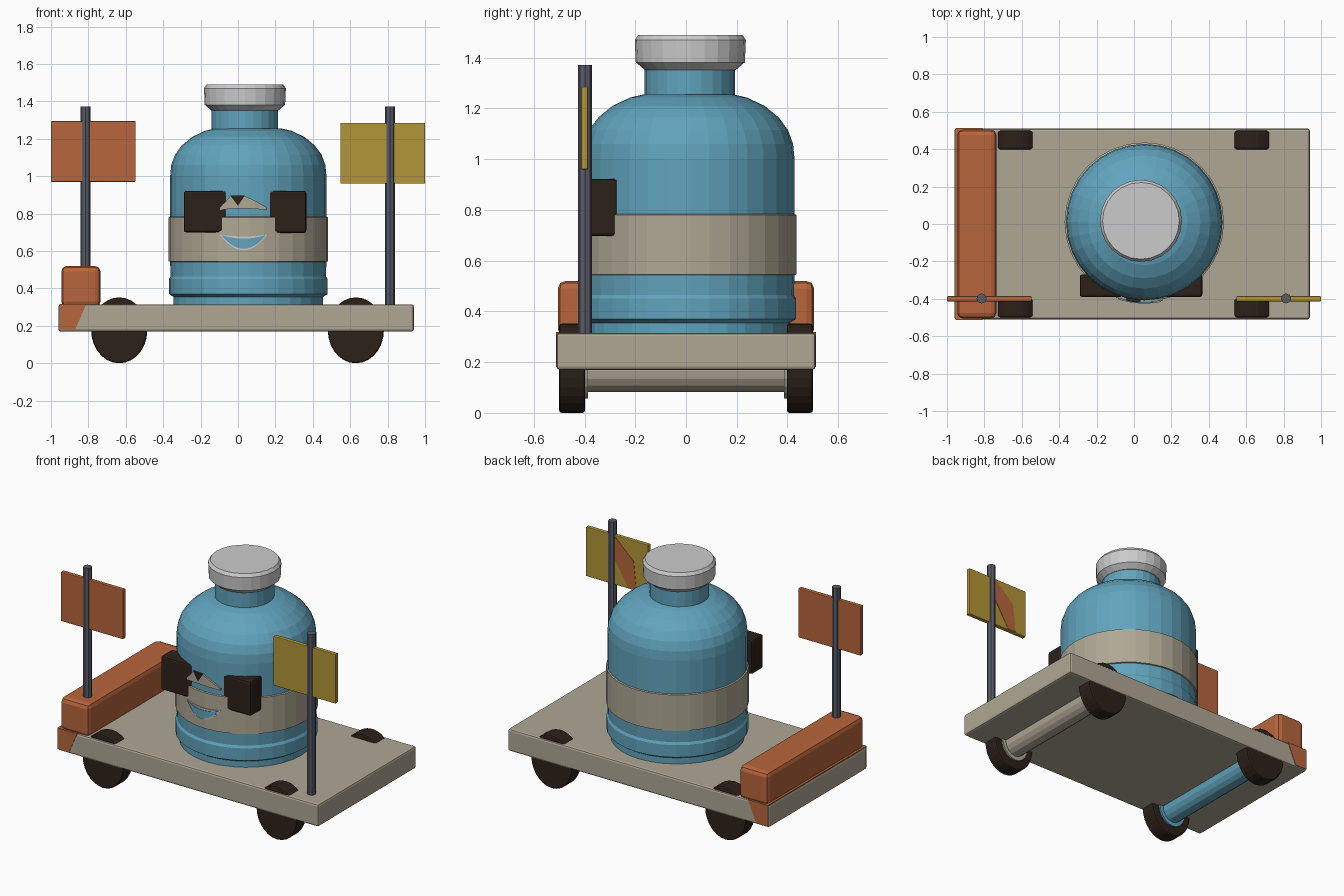
import bpy, bmesh, math
from mathutils import Matrix

if "Cube" in bpy.data.objects:
    bpy.data.objects.remove(bpy.data.objects["Cube"])


def mat(name, rgb):
    m = bpy.data.materials.new(name)
    m.diffuse_color = (*rgb, 1)
    m.use_nodes = True
    m.node_tree.nodes["Principled BSDF"].inputs["Base Color"].default_value = m.diffuse_color
    return m


BLUE = mat("blue", (0.12, 0.37, 0.51))
CREAM = mat("cream", (0.43, 0.39, 0.30))
ORANGE = mat("orange", (0.48, 0.133, 0.045))
YELLOW = mat("yellow", (0.45, 0.30, 0.04))
DARK = mat("dark", (0.026, 0.015, 0.010))
STEEL = mat("steel", (0.10, 0.107, 0.14))


def finish(name, bm, material, bevel=0):
    bmesh.ops.recalc_face_normals(bm, faces=bm.faces)
    me = bpy.data.meshes.new(name)
    bm.to_mesh(me)
    bm.free()
    ob = bpy.data.objects.new(name, me)
    bpy.context.collection.objects.link(ob)
    if material:
        me.materials.append(material)
    if bevel:
        mod = ob.modifiers.new("bevel", 'BEVEL')
        mod.width, mod.segments = bevel, 2
    return ob


def box(name, lo, hi, material, bevel=0.008):
    bm = bmesh.new()
    bmesh.ops.create_cube(bm, size=1)
    for v in bm.verts:
        v.co = [(a + b) / 2 + c * (b - a) for a, b, c in zip(lo, hi, v.co)]
    return finish(name, bm, material, bevel)


def lathe(name, profile, cx, cy, material, n=32):
    """Revolve (radius, z) points about a vertical axis and cap the ends."""
    bm = bmesh.new()
    rings = [[bm.verts.new((cx + r * math.cos(2 * math.pi * i / n),
                            cy + r * math.sin(2 * math.pi * i / n), z))
              for i in range(n)] for r, z in profile]
    for a, b in zip(rings, rings[1:]):
        for i in range(n):
            j = (i + 1) % n
            bm.faces.new((a[i], a[j], b[j], b[i]))
    bm.faces.new(rings[0])
    bm.faces.new(rings[-1])
    return finish(name, bm, material)


def y_cylinder(name, x, y, z, rx, rz, length, material, n=28, bevel=0):
    bm = bmesh.new()
    bmesh.ops.create_cone(bm, cap_ends=True, segments=n, radius1=1, radius2=1, depth=length)
    bm.transform(Matrix.Translation((x, y, z)) @ Matrix.Diagonal((rx, 1, rz, 1))
                 @ Matrix.Rotation(math.pi / 2, 4, 'X'))
    ob = finish(name, bm, material, bevel)
    if bevel:
        ob.modifiers["bevel"].limit_method = 'ANGLE'
    return ob


def prism(name, points, y0, y1, material):
    """Extrude an (x, z) outline between two y values."""
    bm = bmesh.new()
    a = [bm.verts.new((x, y0, z)) for x, z in points]
    b = [bm.verts.new((x, y1, z)) for x, z in points]
    bm.faces.new(a)
    bm.faces.new(b)
    for i in range(len(a)):
        j = (i + 1) % len(a)
        bm.faces.new((a[i], a[j], b[j], b[i]))
    return finish(name, bm, material)


BX, BY = 0.055, 0.01    # bottle axis


def face_patch(name, columns, material, radius):
    """Thin patch wrapped on the bottle front; columns are (x, low z, high z)."""
    bm = bmesh.new()
    rows = []
    for x, lo, hi in columns:
        ring = []
        for r, z in ((radius, lo), (radius, hi), (radius - 0.03, hi), (radius - 0.03, lo)):
            ring.append(bm.verts.new((x, BY - math.sqrt(r * r - (x - BX) ** 2), z)))
        rows.append(ring)
    for a, b in zip(rows, rows[1:]):
        for i in range(4):
            j = (i + 1) % 4
            bm.faces.new((a[i], a[j], b[j], b[i]))
    bm.faces.new(rows[0])
    bm.faces.new(rows[-1])
    return finish(name, bm, material)


# Cart deck, raised end bar and the coloured deck end
box("deck", (-0.96, -0.51, 0.17), (0.94, 0.51, 0.315), CREAM, 0.012)
box("end_bar", (-0.945, -0.505, 0.30), (-0.735, 0.505, 0.52), ORANGE, 0.03)
prism("deck_end_trim", [(-0.955, 0.18), (-0.87, 0.18), (-0.81, 0.318), (-0.955, 0.318)],
      -0.513, 0.513, ORANGE)

# Wheels, hubs and axles
for end, x, colour in (("left", -0.635, BLUE), ("right", 0.63, CREAM)):
    y_cylinder(end + "_axle", x, 0, 0.165, 0.075, 0.082, 0.80, colour, 16)
    for side, s in (("front", -1), ("back", 1)):
        y_cylinder(f"{end}_{side}_wheel", x, s * 0.449, 0.176, 0.15, 0.176, 0.102,
                   DARK, 28, 0.01)
        y_cylinder(f"{end}_{side}_hub", x, s * 0.395, 0.172, 0.10, 0.115, 0.016, colour, 20)

# Bottle body, label band, neck and cap
lathe("bottle_body", [(0.40, 0.31), (0.40, 0.355), (0.424, 0.37), (0.424, 0.45),
                      (0.415, 0.465), (0.418, 0.54), (0.418, 1.0), (0.412, 1.06),
                      (0.392, 1.115), (0.355, 1.165), (0.30, 1.21), (0.23, 1.243),
                      (0.178, 1.255)], BX, BY, BLUE)
lathe("label_band", [(0.41, 0.54), (0.426, 0.545), (0.426, 0.78), (0.41, 0.787)],
      BX, BY, CREAM)
lathe("bottle_neck", [(0.178, 1.23), (0.178, 1.37)], 0.037, 0.015, BLUE, 24)
lathe("bottle_cap", [(0.18, 1.352), (0.215, 1.382), (0.219, 1.47), (0.205, 1.49)],
      0.037, 0.017, None, 24)

# Dark eyepieces
box("left_eyepiece", (-0.29, -0.39, 0.70), (-0.06, -0.27, 0.922), DARK, 0.012)
box("right_eyepiece", (0.16, -0.39, 0.697), (0.365, -0.27, 0.922), DARK, 0.012)

# Nose and smile wrapped on the bottle front
face_patch("nose_patch", [(-0.095, 0.82, 0.832), (-0.04, 0.825, 0.895), (0.0, 0.828, 0.842),
                          (0.035, 0.828, 0.895), (0.09, 0.825, 0.87), (0.155, 0.82, 0.832)],
           CREAM, 0.430)
face_patch("brow_notch", [(-0.04, 0.893, 0.896), (0.0, 0.842, 0.896), (0.035, 0.893, 0.896)],
           DARK, 0.430)


def smile(name, half, top, sag_top, sag_low, material, radius):
    cols = []
    for i in range(13):
        t = -1 + i / 6
        k = 1 - t * t
        cols.append((0.03 + half * t, top - 0.004 - sag_low * k, top - sag_top * k))
    face_patch(name, cols, material, radius)


smile("smile_rim", 0.125, 0.688, 0.010, 0.080, None, 0.431)
smile("smile", 0.115, 0.684, 0.018, 0.068, BLUE, 0.435)

# Flag poles and flags
for side, x, base in (("left", -0.815, 0.50), ("right", 0.813, 0.31)):
    lathe(side + "_flag_pole", [(0.027, base), (0.027, 1.372)], x, -0.398, STEEL, 8)
box("left_flag", (-1.0, -0.414, 0.97), (-0.547, -0.386, 1.295), ORANGE, 0.005)
box("right_flag", (0.547, -0.414, 0.96), (1.0, -0.386, 1.285), YELLOW, 0.005)
prism("right_flag_back_patch", [(0.79, 1.28), (0.79, 1.13), (0.69, 0.967), (0.63, 0.967),
                                (0.65, 1.15)], -0.39, -0.384, ORANGE)
